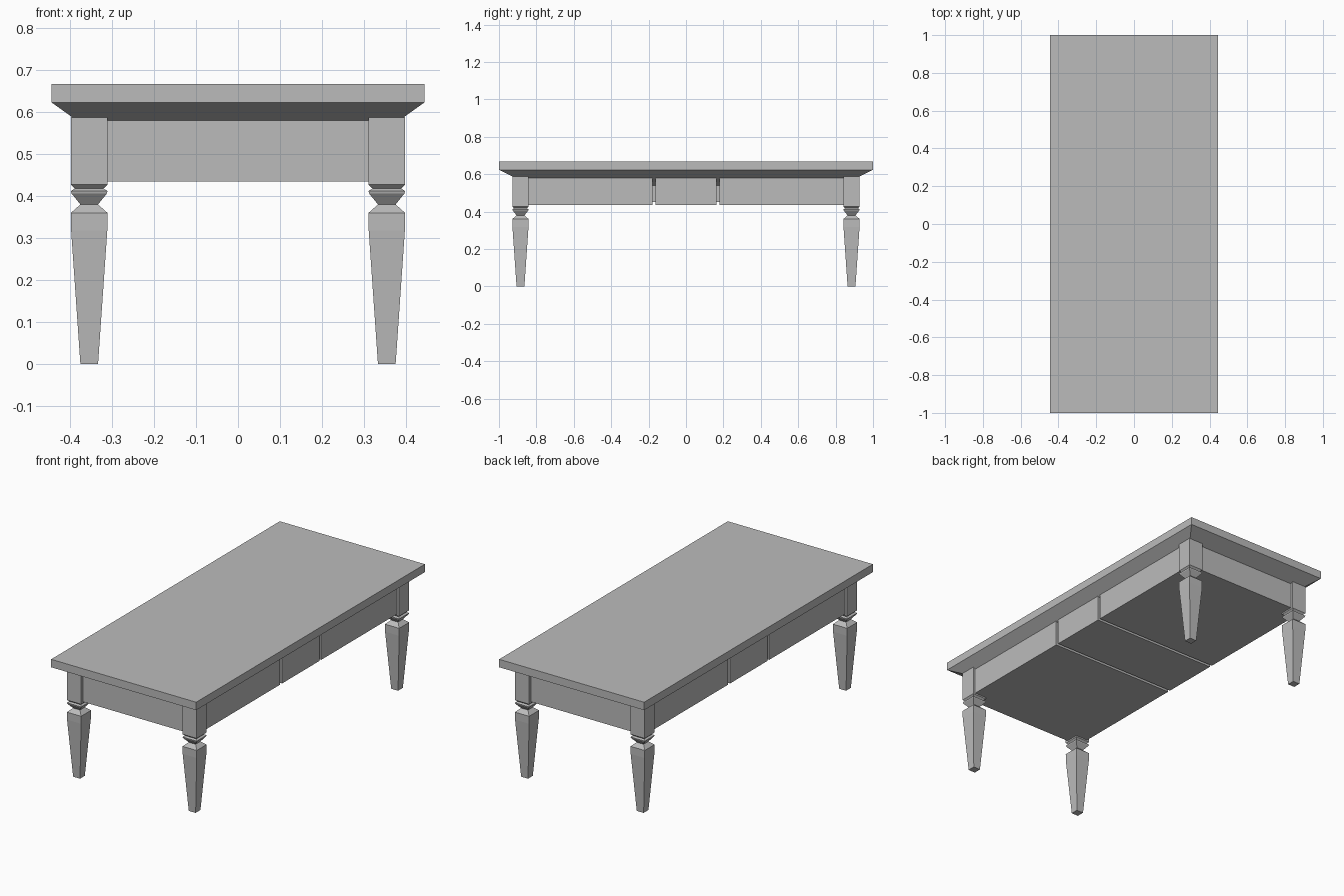
import bpy, bmesh

cube = bpy.data.objects.get("Cube")
if cube:
    bpy.data.objects.remove(cube)

paint = bpy.data.materials.new("plain_grey")
paint.use_nodes = True
GREY = (0.5, 0.5, 0.5, 1)
paint.diffuse_color = GREY
paint.node_tree.nodes["Principled BSDF"].inputs["Base Color"].default_value = GREY


def square_loft(name, rings, centre=(0, 0)):
    """Closed solid through rectangular rings of (half x, half y, z), bottom first."""
    bm = bmesh.new()
    loops = [[bm.verts.new((centre[0] + sx * hx, centre[1] + sy * hy, z))
              for sx, sy in ((-1, -1), (1, -1), (1, 1), (-1, 1))]
             for hx, hy, z in rings]
    for low, high in zip(loops, loops[1:]):
        for i in range(4):
            j = (i + 1) % 4
            bm.faces.new((low[i], low[j], high[j], high[i]))
    bm.faces.new(loops[0][::-1])
    bm.faces.new(loops[-1])
    mesh = bpy.data.meshes.new(name)
    bm.to_mesh(mesh)
    bm.free()
    mesh.materials.append(paint)
    obj = bpy.data.objects.new(name, mesh)
    bpy.context.collection.objects.link(obj)
    return obj


# Table top: flat slab with a sloping underside
square_loft("table_top", [(0.328, 0.834, 0.54), (0.444, 1, 0.623), (0.444, 1, 0.667)])

# Recessed core seen inside the gaps between the apron sections
square_loft("apron_core", [(0.328, 0.83, 0.45), (0.328, 0.83, 0.55)])

# Apron: a centre drawer and two end sections, split by narrow gaps
GAP_IN, GAP_OUT, END = 0.163, 0.179, 0.914
half = (END - GAP_OUT) / 2
for name, y, hy in (("centre_drawer", 0, GAP_IN),
                    ("front_apron", -(GAP_OUT + half), half),
                    ("back_apron", GAP_OUT + half, half)):
    square_loft(name, [(0.384, hy, 0.435), (0.384, hy, 0.58)], (0, y))

# Legs: tapered foot, neck, collar and square post
PROFILE = [(0.021, 0), (0.043, 0.318), (0.0435, 0.36), (0.021, 0.38),
           (0.042, 0.406), (0.0435, 0.412), (0.034, 0.418),
           (0.0435, 0.427), (0.0435, 0.588)]
for end, y in (("front", -0.885), ("back", 0.885)):
    for side, x in (("right", -0.354), ("left", 0.354)):
        square_loft(f"{end}_{side}_leg", [(r, r, z) for r, z in PROFILE], (x, y))
